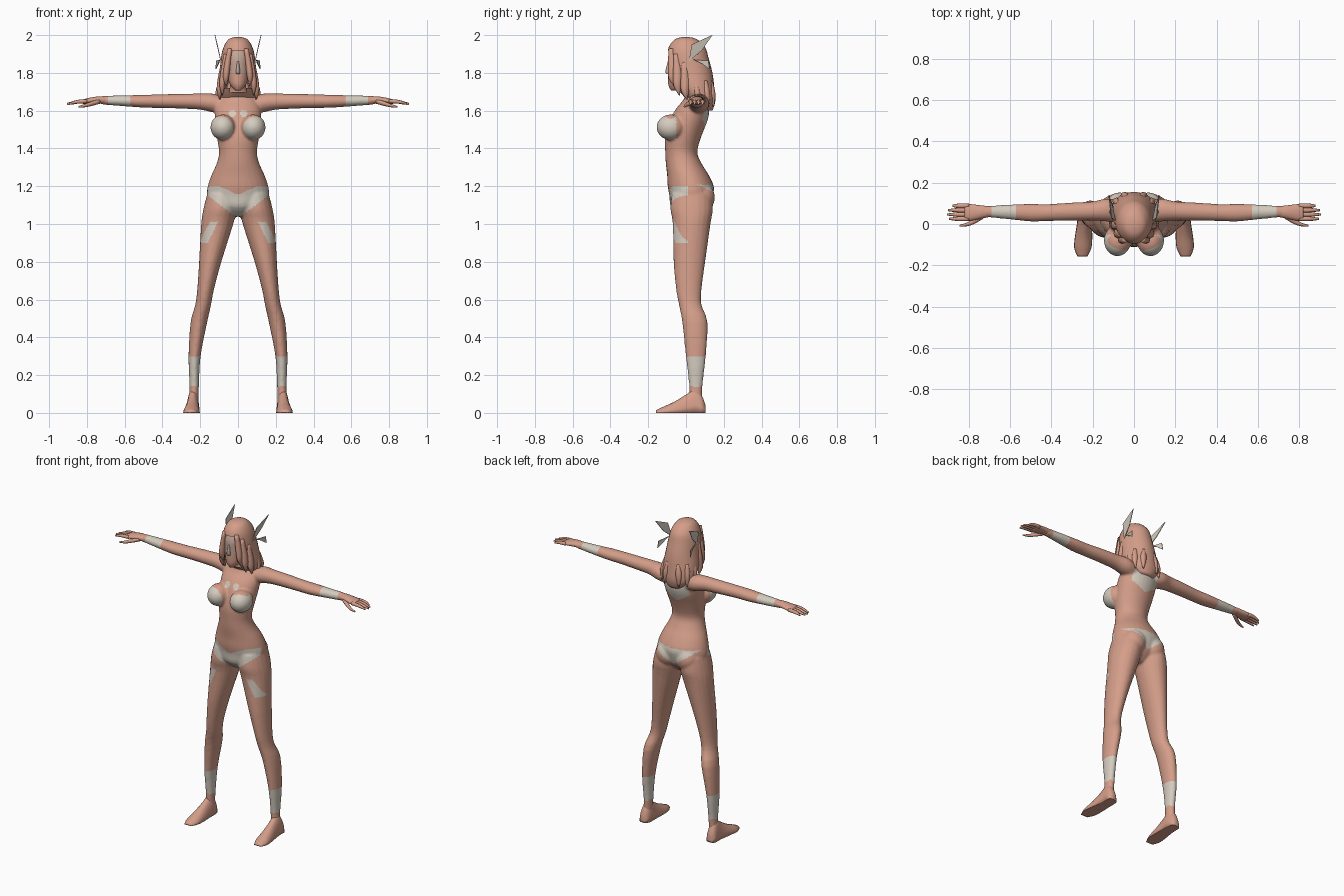
import bpy, bmesh, math
from mathutils import Vector, Matrix

cube = bpy.data.objects.get("Cube")
if cube:
    bpy.data.objects.remove(cube, do_unlink=True)


def make_material(name, rgb):
    mat = bpy.data.materials.new(name)
    mat.use_nodes = True
    mat.diffuse_color = (*rgb, 1)
    mat.node_tree.nodes["Principled BSDF"].inputs["Base Color"].default_value = (*rgb, 1)
    return mat


SKIN = make_material("warm skin", (0.66, 0.34, 0.25))
CREAM = make_material("cream cloth", (0.66, 0.6, 0.52))
FACE = make_material("pale face", (0.55, 0.38, 0.32))


def catmull(a, b, c, d, t):
    """Smooth blend from b to c for each number in the ring."""
    return [0.5 * (2 * q + (r - p) * t + (2 * p - 5 * q + 4 * r - s) * t * t
                   + (3 * q - p - 3 * r + s) * t ** 3) for p, q, r, s in zip(a, b, c, d)]


def loft(bm, rings, axis="z", side=1, sides=20, steps=3):
    """Capped tube through elliptical rings: (centre u, centre v, radius u, radius v, position)."""
    dense = []
    for i in range(len(rings) - 1):
        a, b, c = rings[max(i - 1, 0)], rings[i], rings[i + 1]
        d = rings[min(i + 2, len(rings) - 1)]
        dense += [catmull(a, b, c, d, k / steps) for k in range(steps)]
    dense.append(rings[-1])
    loops = []
    for u, v, ru, rv, t in dense:
        loop = []
        for k in range(sides):
            ang = math.tau * k / sides
            p, q = u + ru * math.cos(ang), v + rv * math.sin(ang)
            x, y, z = {"z": (p, q, t), "x": (t, p, q), "y": (p, t, q)}[axis]
            loop.append(bm.verts.new((x * side, y, max(z, 0))))
        loops.append(loop)
    for low, high in zip(loops, loops[1:]):
        for k in range(sides):
            n = (k + 1) % sides
            bm.faces.new((low[k], low[n], high[n], high[k]))
    bm.faces.new(loops[0])
    bm.faces.new(loops[-1])


def ball(bm, centre, radii):
    bmesh.ops.create_uvsphere(bm, u_segments=24, v_segments=16, radius=1,
                              matrix=Matrix.Translation(centre) @ Matrix.Diagonal((*radii, 1)))


def finish(name, bm, mats=(SKIN,), mirror=False, smooth=True):
    bmesh.ops.recalc_face_normals(bm, faces=bm.faces)
    mesh = bpy.data.meshes.new(name)
    bm.to_mesh(mesh)
    bm.free()
    obj = bpy.data.objects.new(name, mesh)
    bpy.context.collection.objects.link(obj)
    for mat in mats:
        mesh.materials.append(mat)
    if mirror:
        obj.modifiers.new("Mirror", "MIRROR")
    for poly in mesh.polygons:
        poly.use_smooth = smooth
    return obj


# Body: torso, arms and legs fused into one skin
bm = bmesh.new()
loft(bm, [(0, .02, .03, .05, 1.04), (0, .02, .12, .1, 1.09), (0, .027, .163, .115, 1.15),
          (0, .025, .16, .122, 1.2), (0, .01, .14, .11, 1.26), (0, -.012, .113, .095, 1.32),
          (0, -.025, .1, .085, 1.38), (0, -.015, .112, .095, 1.46), (0, .015, .122, .1, 1.55),
          (0, .035, .122, .088, 1.61), (0, .05, .1, .062, 1.66), (0, .04, .05, .046, 1.7),
          (0, .01, .04, .04, 1.76)], sides=28)
LEG = [(.085, .03, .078, .105, 1.16), (.095, .03, .088, .113, 1.08), (.11, .03, .085, .1, 1),
       (.147, .018, .059, .084, .8), (.172, .015, .044, .067, .65), (.185, .023, .042, .06, .57),
       (.207, .047, .044, .067, .48), (.23, .052, .032, .053, .3), (.232, .052, .025, .035, .14),
       (.236, .05, .026, .036, .05)]
ARM = [(.06, 1.625, .05, .045, .06), (.068, 1.64, .056, .05, .13), (.063, 1.648, .046, .043, .2),
       (.06, 1.65, .044, .039, .3), (.055, 1.65, .041, .036, .42), (.055, 1.65, .043, .034, .5),
       (.058, 1.652, .036, .029, .6), (.06, 1.655, .028, .024, .7), (.06, 1.655, .028, .02, .73)]
for s in (1, -1):
    loft(bm, LEG, side=s)
    loft(bm, ARM, "x", side=s)
    ball(bm, (.08 * s, -.08, 1.512), (.066, .076, .068))
    ball(bm, (.07 * s, .08, 1.14), (.075, .073, .08))
rough = finish("body_rough", bm)
remesh = rough.modifiers.new("Fuse", "REMESH")
remesh.mode = "VOXEL"
remesh.voxel_size = 0.007
soften = rough.modifiers.new("Soften", "SMOOTH")
soften.iterations = 6
graph = bpy.context.evaluated_depsgraph_get()
skin_mesh = bpy.data.meshes.new_from_object(rough.evaluated_get(graph))
bpy.data.objects.remove(rough, do_unlink=True)
body = bpy.data.objects.new("body", skin_mesh)
bpy.context.collection.objects.link(body)
skin_mesh.materials.clear()
skin_mesh.materials.append(SKIN)
skin_mesh.materials.append(CREAM)


def is_cloth(c):
    """Regions of the body covered by cream cloth."""
    a, y, z = abs(c.x), c.y, c.z
    if .57 < a < .69 or (z < .3 and z > .14):                        # wrist and ankle bands
        return True
    if a > .2:
        return False
    if y < .01 and 1.03 + .75 * a < z < 1.155 + .45 * min(a, .1):    # briefs, front
        return True
    if y > .05 and 1.1 + .7 * a < z < 1.21:                          # briefs, back
        return True
    if y < -.05 and math.hypot(a - .09, z - 1.507) < .063:           # top
        return True
    if y < 0 and math.hypot(a - .03, z - 1.585) < .019:              # chest ornament
        return True
    if y < .01 and abs(z - .955) < .055 and abs(a - .155 + .5 * (z - .955)) < .022:
        return True                                                  # thigh patches
    return y > .05 and a < .09 and 1.5 + .6 * a < z < 1.64           # upper back


for poly in skin_mesh.polygons:
    poly.use_smooth = True
    poly.material_index = int(is_cloth(poly.center))

# Feet with flat soles
bm = bmesh.new()
loft(bm, [(.24, 0, .018, .04, .103), (.24, 0, .032, .09, .085), (.238, 0, .034, .13, .05),
          (.24, 0, .036, .1, .005), (.244, 0, .042, .06, -.06), (.248, 0, .042, .035, -.115),
          (.25, 0, .024, .015, -.158)], "y")
finish("feet", bm, mirror=True)

# Hands: palm, four fingers and thumb
bm = bmesh.new()
loft(bm, [(.06, 1.655, .026, .021, .7), (.058, 1.657, .032, .019, .74),
          (.056, 1.652, .04, .016, .79), (.056, 1.648, .04, .012, .82)], "x", sides=14)
for i, tip in enumerate((.895, .905, .9, .88)):
    y = .025 + i * .021
    loft(bm, [(y, 1.65, .0105, .011, .8), (y, 1.647, .011, .01, .85), (y, 1.636, .005, .005, tip)],
         "x", sides=8)
loft(bm, [(.04, 1.65, .014, .013, .73), (.014, 1.637, .014, .012, .775),
          (-.002, 1.627, .009, .009, .81), (-.008, 1.62, .004, .004, .845)], "x", sides=8)
finish("hands", bm, mirror=True)

# Head with nose and pale middle of the face
bm = bmesh.new()
loft(bm, [(0, -.06, .016, .02, 1.708), (0, -.045, .04, .048, 1.735), (0, -.025, .056, .07, 1.775),
          (0, -.012, .066, .082, 1.83), (0, -.005, .07, .086, 1.89), (0, 0, .05, .06, 1.95)],
     sides=28)
loft(bm, [(0, -.09, .012, .014, 1.795), (0, -.092, .011, .018, 1.81), (0, -.085, .006, .012, 1.86)],
     sides=10)
head = finish("head", bm, (SKIN, FACE))
for poly in head.data.polygons:
    c = poly.center
    poly.material_index = int(abs(c.x) < .035 and c.y < -.05 and 1.8 < c.z < 1.91)

# Hair: shell with an open front
bm = bmesh.new()
loft(bm, [(0, 0, .015, .015, 1.99), (0, 0, .05, .058, 1.978), (0, .005, .077, .097, 1.935),
          (0, .012, .09, .107, 1.88), (0, .03, .098, .11, 1.8), (0, .05, .11, .1, 1.72),
          (0, .085, .1, .07, 1.65), (0, .105, .045, .035, 1.6)], sides=32)
opening = []
for face in bm.faces:
    c = face.calc_center_median()
    if c.z < 1.92 and c.y < -.03 and abs(c.x) < .05 + max(0, 1.87 - c.z):
        opening.append(face)
bmesh.ops.delete(bm, geom=opening, context="FACES")
finish("hair", bm)

# Hair locks framing the face and hanging behind the shoulders
bm = bmesh.new()
for x, y, top, end in ((.058, -.072, 1.93, 1.73), (.078, -.045, 1.9, 1.68), (.092, -.005, 1.86, 1.66)):
    mid = (top + end) / 2
    loft(bm, [(x - .015, y - .005, .012, .015, top), (x, y, .017, .024, mid),
              (x + .006, y, .014, .02, mid - .06), (x + .004, y + .01, .002, .002, end)], sides=8)
for x, y in ((.1, .06), (.085, .11), (.045, .138)):
    loft(bm, [(x - .01, y - .01, .012, .012, 1.76), (x, y, .02, .018, 1.69),
              (x + .005, y + .008, .003, .003, 1.62)], sides=8)
finish("hair_locks", bm, mirror=True)

# Pointed plates beside the head
bm = bmesh.new()
PLATES = (((.092, .015, 1.86), (.112, .03, 1.95), (.124, .14, 2.0), (.106, .085, 1.92)),
          ((.095, .04, 1.87), (.112, .12, 1.865), (.116, .125, 1.82), (.1, .085, 1.85)))
for plate in PLATES:
    bm.faces.new([bm.verts.new(p) for p in plate])
plates = finish("head_plates", bm, (CREAM,), mirror=True, smooth=False)
plates.modifiers.new("Thickness", "SOLIDIFY").thickness = 0.004
